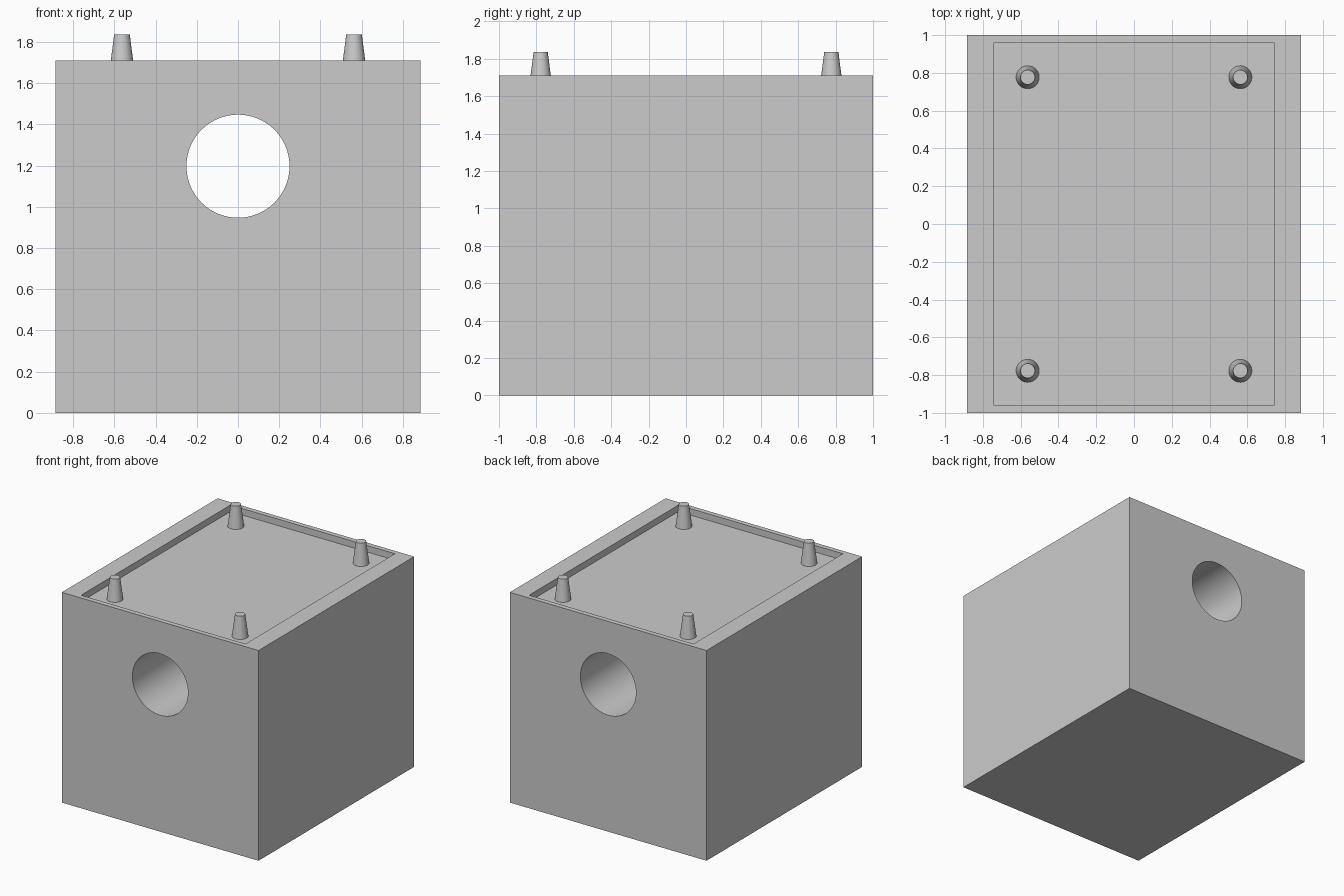
import bpy

cube = bpy.data.objects.get("Cube")
if cube:
    bpy.data.objects.remove(cube, do_unlink=True)

WIDTH, LENGTH, HEIGHT = 1.77, 2.0, 1.71
RECESS_W, RECESS_L, DEPTH = 1.48, 1.92, 0.053
FLOOR = HEIGHT - DEPTH

grey = bpy.data.materials.new("plain grey")
colour = (0.6, 0.6, 0.6, 1)
grey.diffuse_color = colour
grey.use_nodes = True
grey.node_tree.nodes["Principled BSDF"].inputs["Base Color"].default_value = colour


def box(name, size, centre):
    bpy.ops.mesh.primitive_cube_add(size=1, location=centre)
    ob = bpy.context.object
    ob.name = name
    ob.scale = size
    bpy.ops.object.transform_apply(location=False, rotation=False, scale=True)
    ob.data.materials.append(grey)
    return ob


def cut(target, cutter):
    mod = target.modifiers.new("cut", "BOOLEAN")
    mod.operation = "DIFFERENCE"
    mod.solver = "EXACT"
    mod.object = cutter
    bpy.context.view_layer.objects.active = target
    bpy.ops.object.modifier_apply(modifier=mod.name)
    bpy.data.objects.remove(cutter, do_unlink=True)


def smooth(ob):
    bpy.ops.object.select_all(action="DESELECT")
    ob.select_set(True)
    bpy.context.view_layer.objects.active = ob
    bpy.ops.object.shade_smooth_by_angle()


# Block with a shallow tray in its top
body = box("body", (WIDTH, LENGTH, HEIGHT), (0, 0, HEIGHT / 2))
cut(body, box("tray_cutter", (RECESS_W, RECESS_L, 2 * DEPTH), (0, 0, HEIGHT)))

# Round hole from front to back
bpy.ops.mesh.primitive_cylinder_add(
    vertices=96, radius=0.25, depth=LENGTH * 1.2,
    location=(0, 0, 1.197), rotation=(1.570796, 0, 0))
hole = bpy.context.object
hole.data.materials.append(grey)
cut(body, hole)
smooth(body)

# Tapered pegs standing on the tray floor
PEG_TOP = 1.835
for side, x in (("left", 0.563), ("right", -0.563)):
    for end, y in (("front", -0.777), ("back", 0.777)):
        bpy.ops.mesh.primitive_cone_add(
            vertices=48, radius1=0.061, radius2=0.038, depth=PEG_TOP - FLOOR,
            location=(x, y, (PEG_TOP + FLOOR) / 2))
        peg = bpy.context.object
        peg.name = f"{end}_{side}_peg"
        peg.data.materials.append(grey)
        smooth(peg)
